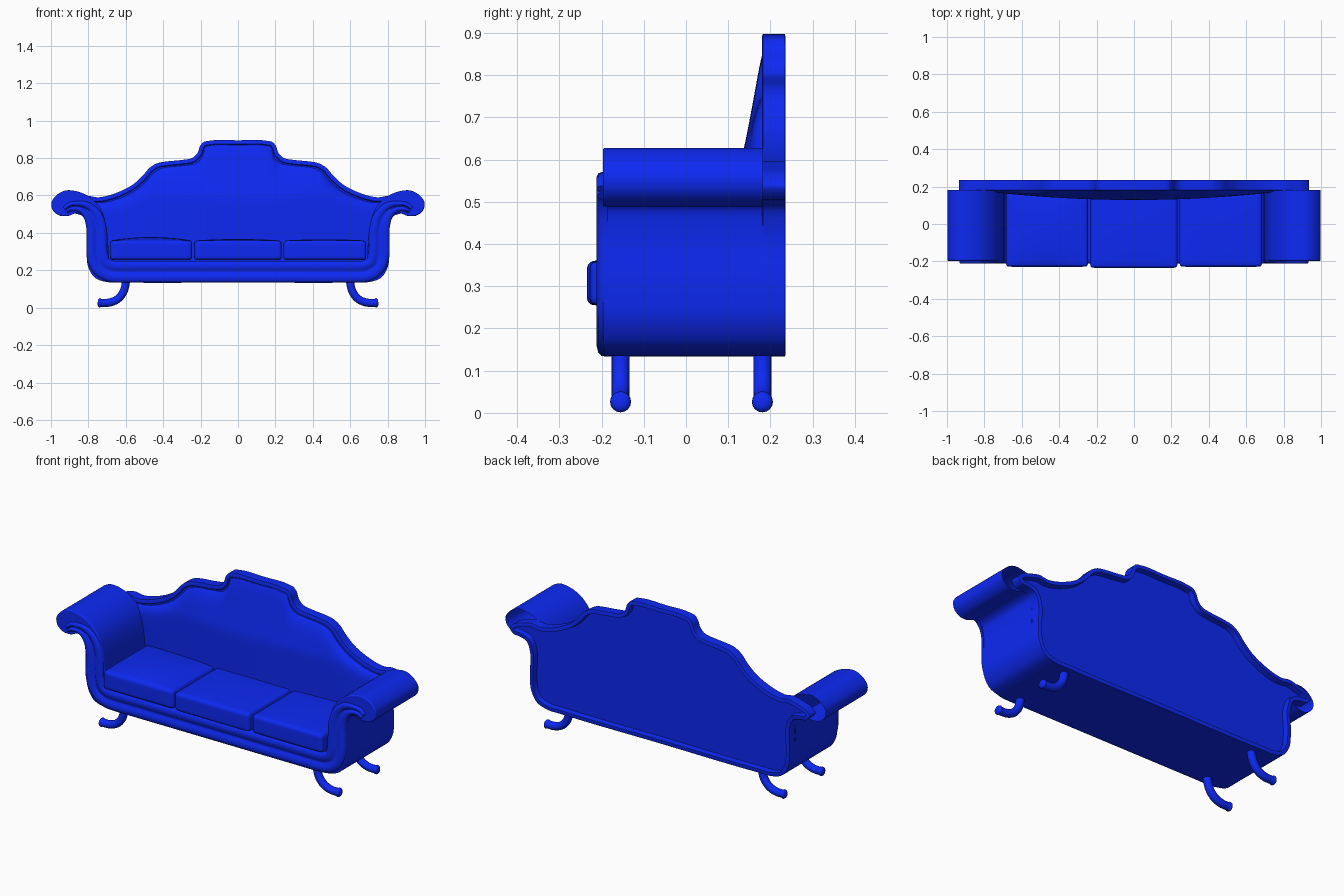
import bpy, bmesh, math
from mathutils import Vector

if "Cube" in bpy.data.objects:
    bpy.data.objects.remove(bpy.data.objects["Cube"])

mat = bpy.data.materials.new("blue_fabric")
mat.diffuse_color = (0.004, 0.022, 0.9, 1)
mat.use_nodes = True
mat.node_tree.nodes["Principled BSDF"].inputs["Base Color"].default_value = mat.diffuse_color


def finish(name, bm, angle=40, bevel=0, seg=3):
    bmesh.ops.recalc_face_normals(bm, faces=bm.faces)
    me = bpy.data.meshes.new(name)
    bm.to_mesh(me)
    bm.free()
    ob = bpy.data.objects.new(name, me)
    bpy.context.collection.objects.link(ob)
    me.materials.append(mat)
    if bevel:
        m = ob.modifiers.new("soft_edges", 'BEVEL')
        m.width, m.segments, m.angle_limit = bevel, seg, math.radians(50)
    bpy.ops.object.select_all(action='DESELECT')
    ob.select_set(True)
    bpy.context.view_layer.objects.active = ob
    bpy.ops.object.shade_smooth_by_angle(angle=math.radians(angle))
    return ob


def spline(pts, n=5):
    """Smooth curve through the points, weighted by chord length."""
    p = [Vector(q) for q in pts]
    seg = [b - a for a, b in zip(p, p[1:])]
    ln = [s.length for s in seg]
    d = [s / l for s, l in zip(seg, ln)]
    tan = [d[0]] + [(d[i - 1] * ln[i] + d[i] * ln[i - 1]) / (ln[i] + ln[i - 1])
                    for i in range(1, len(d))] + [d[-1]]
    out = []
    for i, l in enumerate(ln):
        for k in range(n):
            t = k / n
            out.append(p[i] * (2*t**3 - 3*t*t + 1) + tan[i] * l * (t**3 - 2*t*t + t)
                       + p[i+1] * (3*t*t - 2*t**3) + tan[i+1] * l * (t**3 - t*t))
    return out + [p[-1]]


def extrude_half(half, y0, y1):
    """Mirror a half outline (centre to centre) and extrude it along y."""
    loop = list(half) + [Vector((-q.x, q.y)) for q in reversed(half[1:-1])]
    bm = bmesh.new()
    a = [bm.verts.new((q.x, y0, q.y)) for q in loop]
    b = [bm.verts.new((q.x, y1, q.y)) for q in loop]
    caps = [bm.faces.new(a), bm.faces.new(b)]
    for i in range(len(a)):
        j = (i + 1) % len(a)
        bm.faces.new((a[i], a[j], b[j], b[i]))
    bmesh.ops.recalc_face_normals(bm, faces=bm.faces)
    return bm, caps


# Body: base and rolled arms in one profile, hollow at the rear
outer = [(0, .135), (.62, .135), (.70, .137), (.765, .16), (.80, .215), (.81, .30), (.81, .44)]
arm = outer + [(.822, .487), (.86, .506), (.91, .49), (.96, .495), (.992, .525), (.998, .56),
               (.97, .602), (.92, .627), (.87, .624), (.79, .59), (.735, .53), (.703, .43),
               (.695, .35), (.69, .26)]
half = spline(arm) + [Vector((.68, .25)), Vector((0, .25))]
bm, caps = extrude_half(half, -.197, .182)
bmesh.ops.delete(bm, geom=[caps[1]], context='FACES_ONLY')
finish("body_and_arms", bm, bevel=.006)

# Back frame with stepped crest, thin rim and deeply recessed rear panel
crest = [(.80, .597), (.75, .59), (.70, .598), (.64, .618), (.56, .66), (.51, .705), (.47, .75),
         (.43, .773), (.38, .782), (.30, .79), (.24, .803), (.215, .83), (.202, .866),
         (.185, .885), (.15, .893), (0, .895)]
frame = outer + [(.83, .488), (.87, .503), (.915, .51), (.936, .538), (.91, .565), (.86, .583)]
bm, caps = extrude_half(spline(frame + crest), .182, .234)
for f, depth in zip(caps, (-.006, -.03)):
    bmesh.ops.inset_region(bm, faces=[f], thickness=.005, depth=.002)
    bmesh.ops.inset_region(bm, faces=[f], thickness=.016, depth=0)
    bmesh.ops.inset_region(bm, faces=[f], thickness=.004, depth=depth)
finish("back_frame", bm)

# Back padding, bulging forward toward the seat
top = spline(crest, 8)


def crest_z(x):
    x = abs(x)
    for a, b in zip(top, top[1:]):
        if b.x <= x <= a.x:
            return a.y + (b.y - a.y) * (a.x - x) / max(a.x - b.x, 1e-6)
    return .6


bm = bmesh.new()
rows = []
N, M = 120, 24
for i in range(N + 1):
    x = -.78 + 1.56 * i / N
    zt = min(crest_z(x + o) for o in (-.02, -.01, 0, .01, .02)) - .026
    col = []
    for k in range(M + 1):
        t = 1 - (1 - k / M) ** 1.6
        z = .24 + (zt - .24) * t
        swell = (.062 * min(.75, (max(.88 - z, 0) / .36) ** 1.4)
                 * (1 - (x / .8) ** 2) * (1 - t ** 14))
        col.append(bm.verts.new((x, .188 - .013 * (1 - t ** 20) - swell, z)))
    rows.append(col)
for a, b in zip(rows, rows[1:]):
    for k in range(M):
        bm.faces.new((a[k], b[k], b[k + 1], a[k + 1]))
finish("back_padding", bm, 60)

# Front trim: double bead swept along base and up into the scrolls
half = [(.56, .192, .057), (.63, .192, .057), (.685, .197, .057), (.733, .226, .056),
        (.752, .28, .056), (.755, .36, .055), (.758, .43, .053), (.778, .492, .048),
        (.815, .53, .038), (.86, .543, .027), (.90, .538, .025), (.922, .522, .02)]
path = spline([(-x, z, w) for x, z, w in reversed(half)] + half, 5)
section = [(-1, -.185), (-1, -.2), (-.9, -.208), (-.6, -.212), (-.25, -.21), (-.08, -.201),
           (.08, -.201), (.25, -.209), (.55, -.212), (.85, -.208), (1, -.2), (1, -.185)]
bm = bmesh.new()
rings = []
for i, p in enumerate(path):
    d = path[min(i + 1, len(path) - 1)] - path[max(i - 1, 0)]
    n = Vector((d.y, -d.x)).normalized()
    rings.append([bm.verts.new((p.x + n.x * s * p.z, y, p.y + n.y * s * p.z)) for s, y in section])
for a, b in zip(rings, rings[1:]):
    for k in range(len(section)):
        j = (k + 1) % len(section)
        bm.faces.new((a[k], a[j], b[j], b[k]))
bm.faces.new(rings[0])
bm.faces.new(rings[-1])
finish("front_trim", bm, 50)

# Three seat cushions with crowned tops
for name, x0, x1, front, crown in (("left", -.685, -.245, -.229, .02),
                                   ("middle", -.235, .233, -.235, .008),
                                   ("right", .243, .685, -.229, .006)):
    bm = bmesh.new()
    bmesh.ops.create_cube(bm, size=2)
    bmesh.ops.subdivide_edges(bm, edges=bm.edges[:], cuts=3, use_grid_fill=True)
    for v in bm.verts:
        u, w, h = v.co
        z = .307 + .053 * h + (crown * (1 - u * u) * (1 - w ** 4) if h > .99 else 0)
        v.co = ((x0 + x1) / 2 + u * (x1 - x0) / 2, (front + .17) / 2 + w * (.17 - front) / 2, z)
    cushion = finish(name + "_seat_cushion", bm, 60, .018, 3)
    cushion.modifiers.new("round", 'SUBSURF').levels = 1
    cushion.modifiers["round"].render_levels = 1

# Curved legs flaring outward
for sx, label in ((-1, "left"), (1, "right")):
    for y, end in ((-.155, "front"), (.181, "back")):
        pts = spline([(.598, y, .17), (.602, y, .12), (.615, y, .08), (.645, y, .045),
                      (.685, y, .028), (.732, y, .026), (.75, y, .027)], 4)
        bm = bmesh.new()
        rings = []
        for i, p in enumerate(pts):
            d = (pts[min(i + 1, len(pts) - 1)] - pts[max(i - 1, 0)]).normalized()
            n = Vector((d.z, 0, -d.x))
            r = .0215 if i < len(pts) - 4 else .025 * (1, .97, .85, .55)[i - len(pts) + 4]
            ring = [p + (n * math.cos(a) + Vector((0, 1, 0)) * math.sin(a)) * r
                    for a in (k * math.tau / 16 for k in range(16))]
            rings.append([bm.verts.new((q.x * sx, q.y, q.z)) for q in ring])
        for a, b in zip(rings, rings[1:]):
            for k in range(16):
                bm.faces.new((a[k], a[k - 1], b[k - 1], b[k]))
        bm.faces.new(rings[0])
        bm.faces.new(rings[-1])
        finish(f"{end}_{label}_leg", bm, 60)
